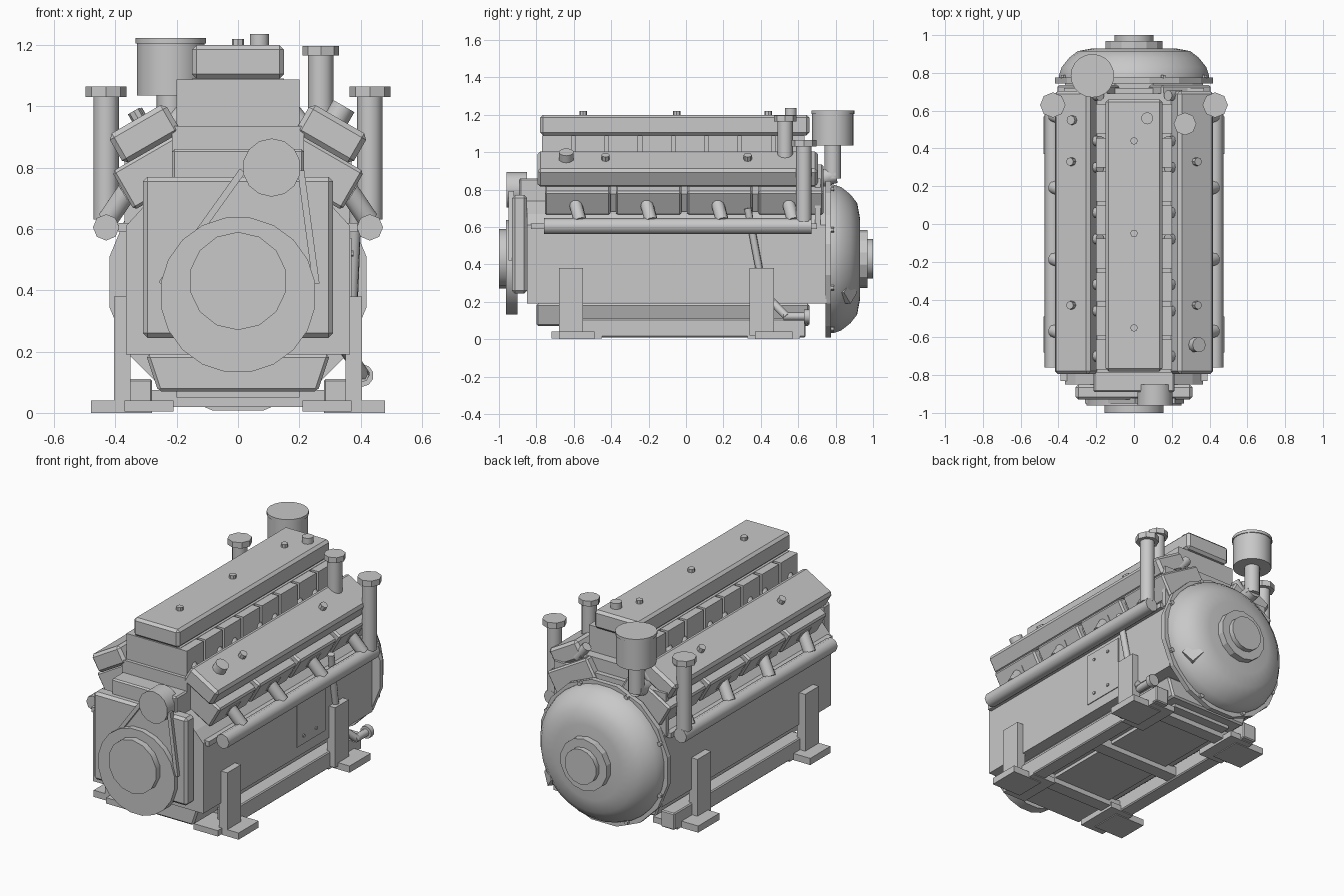
import bpy, bmesh, math
from mathutils import Vector, Matrix

if "Cube" in bpy.data.objects:
    bpy.data.objects.remove(bpy.data.objects["Cube"])

grey = bpy.data.materials.new("engine grey")
grey.diffuse_color = (0.58, 0.58, 0.58, 1)
grey.use_nodes = True
grey.node_tree.nodes["Principled BSDF"].inputs["Base Color"].default_value = grey.diffuse_color


def finish(name, bm, bevel=0.0, smooth=0):
    me = bpy.data.meshes.new(name)
    bmesh.ops.recalc_face_normals(bm, faces=bm.faces)
    bm.to_mesh(me)
    bm.free()
    me.materials.append(grey)
    ob = bpy.data.objects.new(name, me)
    bpy.context.collection.objects.link(ob)
    if bevel:
        m = ob.modifiers.new("bevel", 'BEVEL')
        m.width, m.segments, m.limit_method = bevel, 1, 'ANGLE'
    if smooth:
        bpy.ops.object.select_all(action='DESELECT')
        ob.select_set(True)
        bpy.context.view_layer.objects.active = ob
        bpy.ops.object.shade_smooth_by_angle(angle=math.radians(smooth))
    return ob


def box(name, x, y, z, bevel=0.0):
    """Axis-aligned box from (min, max) ranges."""
    bm = bmesh.new()
    c = [(a[0] + a[1]) / 2 for a in (x, y, z)]
    s = [a[1] - a[0] for a in (x, y, z)]
    bmesh.ops.create_cube(bm, size=1, matrix=Matrix.Translation(c) @ Matrix.Diagonal((*s, 1)))
    return finish(name, bm, bevel)


def tilted(name, x, y, z, size, angle, bevel=0.0):
    """Box turned about the y axis (positive angle drops the +x end)."""
    bm = bmesh.new()
    bmesh.ops.create_cube(bm, size=1, matrix=Matrix.Translation((x, y, z))
                          @ Matrix.Rotation(math.radians(angle), 4, 'Y') @ Matrix.Diagonal((*size, 1)))
    return finish(name, bm, bevel)


def rod(name, a, b, r, sides=12, r2=None, smooth=50):
    a, b = Vector(a), Vector(b)
    d = b - a
    bm = bmesh.new()
    bmesh.ops.create_cone(bm, cap_ends=True, segments=sides, radius1=r, radius2=r if r2 is None else r2,
                          depth=d.length, matrix=Matrix.Translation((a + b) / 2)
                          @ d.to_track_quat('Z', 'Y').to_matrix().to_4x4())
    return finish(name, bm, 0, smooth)


def prism(name, pts, y0, y1, bevel=0.0):
    """Extrude a half outline (x, z), mirrored about x = 0, along y."""
    outline = pts + [(-x, z) for x, z in reversed(pts)]
    bm = bmesh.new()
    f = bm.faces.new([bm.verts.new((x, y0, z)) for x, z in outline])
    new = bmesh.ops.extrude_face_region(bm, geom=[f])["geom"]
    bmesh.ops.translate(bm, vec=(0, y1 - y0, 0), verts=[v for v in new if isinstance(v, bmesh.types.BMVert)])
    return finish(name, bm, bevel)


def lathe_y(name, profile, z, sides, smooth=35):
    """Spin (radius, y) rings around a y axis at height z."""
    bm = bmesh.new()
    rings = [[bm.verts.new((r * math.cos(t), y, z + r * math.sin(t)))
              for t in (2 * math.pi * (i + 0.5) / sides for i in range(sides))] for r, y in profile]
    for p, q in zip(rings, rings[1:]):
        for i in range(sides):
            j = (i + 1) % sides
            bm.faces.new((p[i], p[j], q[j], q[i]))
    bm.faces.new(rings[0])
    bm.faces.new(rings[-1])
    return finish(name, bm, 0, smooth)


# Block, crankcase and valley
prism("engine_block", [(0.365, 0.19), (0.365, 0.61), (0.31, 0.67), (0.1, 0.82)], -0.85, 0.75)
box("valley_body", (-0.215, 0.215), (-0.79, 0.69), (0.7, 0.935))
prism("oil_pan", [(0.26, 0.07), (0.30, 0.19)], -0.8, 0.66, 0.01)
box("pan_bottom", (-0.2, 0.2), (-0.55, 0.6), (0.05, 0.08))

# Front timing cover, pulleys and belt
box("timing_cover", (-0.31, 0.31), (-0.93, -0.85), (0.245, 0.77), 0.015)
box("upper_front_housing", (-0.215, 0.215), (-0.89, -0.78), (0.72, 0.86), 0.008)
lathe_y("crank_pulley", [(0.255, -0.9), (0.255, -0.962)], 0.385, 20, 30)
lathe_y("crank_hub", [(0.16, -0.94), (0.16, -1.0)], 0.43, 14, 30)
rod("upper_pulley", (0.11, -0.85, 0.80), (0.11, -0.96, 0.80), 0.095, 14)
for x0, z0, x1, z1 in ((-0.25, 0.42, 0.015, 0.79), (0.255, 0.42, 0.205, 0.79)):
    tilt = math.degrees(math.atan2(x1 - x0, z1 - z0))
    tilted("drive_belt", (x0 + x1) / 2, -0.935, (z0 + z1) / 2,
           (0.022, 0.03, math.hypot(x1 - x0, z1 - z0)), tilt)

# Intake plenum with its lid
box("intake_core", (-0.15, 0.15), (-0.76, 0.62), (0.93, 1.09))
for i in range(8):
    y = -0.77 + i * 0.178
    box("intake_segment", (-0.2, 0.2), (y, y + 0.158), (0.93, 1.088))
box("plenum_lid", (-0.15, 0.15), (-0.78, 0.66), (1.09, 1.2), 0.015)
for y in (-0.55, -0.05, 0.44):
    rod("lid_bolt", (0, y, 1.19), (0, y, 1.22), 0.02, 8, smooth=30)
rod("lid_filler", (0.07, 0.56, 1.19), (0.07, 0.56, 1.235), 0.032, 10)

# Both cylinder banks
HEADS = (-0.58, -0.2, 0.18, 0.56)
for s in (-1, 1):
    n = Vector((0.5 * s, 0, 0.866))
    for y in HEADS:
        tilted("cylinder_head", s * 0.243, y, 0.80, (0.305, 0.35, 0.145), 30 * s, 0.01)
        tilted("exhaust_flange", s * 0.368, y, 0.725, (0.02, 0.1, 0.06), 30 * s)
        rod("exhaust_runner", (s * 0.35, y - 0.015, 0.74), (s * 0.425, y + 0.015, 0.63), 0.035, 10)
        for o in (-0.12, 0.12):
            rod("intake_runner", (s * 0.18, y + o, 0.98), (s * 0.245, y + o, 0.90), 0.028, 10)
    tilted("head_deck", s * 0.235, -0.02, 0.79, (0.24, 1.44, 0.11), 30 * s)
    tilted("valve_cover", s * 0.305, -0.045, 0.91, (0.215, 1.5, 0.11), 30 * s, 0.016)
    for y in (-0.43, 0.33):
        p = Vector((s * 0.32, y, 0.95))
        rod("cover_bolt", p, p + n * 0.04, 0.022, 8, smooth=30)
    # Exhaust log and upright stack
    rod("exhaust_log", (s * 0.43, -0.76, 0.605), (s * 0.43, 0.67, 0.605), 0.043, 8)
    rod("exhaust_stack", (s * 0.43, 0.63, 0.63), (s * 0.43, 0.63, 1.04), 0.042, 12)
    rod("stack_cap", (s * 0.43, 0.63, 1.03), (s * 0.43, 0.63, 1.065), 0.067, 8, smooth=30)
    box("block_side_rail", sorted((s * 0.35, s * 0.39)), (-0.83, 0.7), (0.59, 0.62))
    # Base rail, feet and posts
    box("base_rail", sorted((s * 0.28, s * 0.37)), (-0.6, 0.64), (0.01, 0.11), 0.006)
    for y0, y1, p0 in ((-0.72, -0.45, -0.68), (0.33, 0.61, 0.34)):
        box("mount_foot", sorted((s * 0.28, s * 0.48)), (y0 + 0.04, y1 - 0.04), (0, 0.04))
        box("foot_pad", sorted((s * 0.21, s * 0.37)), (y0, y1), (0.005, 0.04))
        box("mount_post", sorted((s * 0.35, s * 0.405)), (p0, p0 + 0.13), (0.02, 0.38))
p = Vector((0.31, -0.64, 0.94))
rod("oil_filler_cap", p, p + Vector((0.5, 0, 0.866)) * 0.07, 0.04, 10)
p = Vector((-0.31, 0.55, 0.94))
rod("breather_cap", p, p + Vector((-0.5, 0, 0.866)) * 0.05, 0.025, 8)
for y in (-0.5, 0.0, 0.5):
    box("base_crossbar", (-0.3, 0.3), (y - 0.04, y + 0.04), (0.02, 0.075))

# Rear vent pipe and air filter
rod("vent_pipe", (0.27, 0.53, 0.88), (0.27, 0.53, 1.17), 0.042, 12)
rod("vent_cap", (0.27, 0.53, 1.165), (0.27, 0.53, 1.197), 0.06, 8, smooth=30)
rod("filter_elbow", (-0.22, 0.64, 0.84), (-0.22, 0.80, 0.88), 0.045, 12)
rod("filter_stem", (-0.22, 0.785, 0.86), (-0.22, 0.785, 1.04), 0.045, 12)
rod("air_filter", (-0.22, 0.785, 1.035), (-0.22, 0.785, 1.21), 0.11, 20)
rod("filter_lid", (-0.22, 0.785, 1.205), (-0.22, 0.785, 1.223), 0.115, 20)

# Flywheel bell housing
lathe_y("bell_flange", [(0.427, 0.745), (0.427, 0.775)], 0.427, 16, 20)
lathe_y("bell_housing", [(0.40, 0.75), (0.40, 0.785), (0.385, 0.83), (0.345, 0.88), (0.30, 0.915),
                         (0.22, 0.93)], 0.43, 32, 40)
lathe_y("output_flange", [(0.155, 0.9), (0.155, 0.97)], 0.43, 14, 20)
lathe_y("output_hub", [(0.105, 0.95), (0.105, 1.0)], 0.43, 14, 30)
rod("bell_lug", (0.24, 0.80, 0.25), (0.30, 0.88, 0.25), 0.06, 4, smooth=0)
for i in range(8):
    t = 2 * math.pi * (i + 0.5) / 8
    x, z = 0.405 * math.cos(t), 0.43 + 0.405 * math.sin(t)
    rod("bell_bolt", (x, 0.77, z), (x, 0.79, z), 0.014, 6, smooth=0)
box("rear_plate", (-0.37, 0.37), (0.69, 0.72), (0.6, 0.86))

# Right-hand access panel, dipstick and drain
box("access_panel", (0.36, 0.37), (0.03, 0.3), (0.25, 0.57))
for y in (0.09, 0.21):
    for z in (0.3, 0.52):
        rod("panel_bolt", (0.36, y, z), (0.377, y, z), 0.01, 6, smooth=0)
rod("dipstick_tube", (0.37, 0.40, 0.33), (0.385, 0.33, 0.7), 0.02, 8)
rod("drain_elbow", (0.35, 0.45, 0.21), (0.41, 0.54, 0.12), 0.022, 8)
rod("drain_pipe", (0.405, 0.52, 0.122), (0.405, 0.645, 0.122), 0.022, 8)
rod("drain_cap", (0.405, 0.63, 0.122), (0.405, 0.66, 0.122), 0.037, 10)
